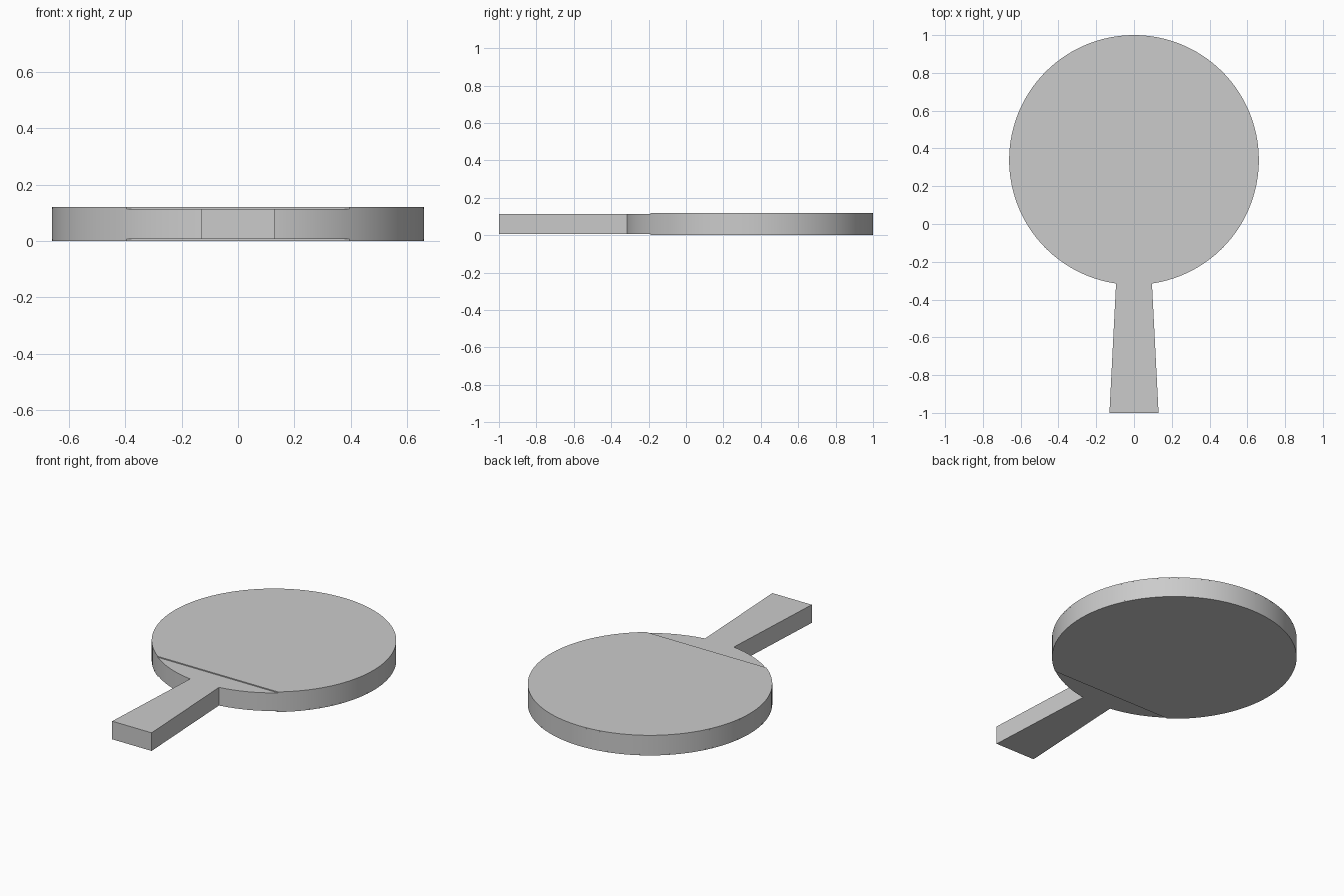
import bpy, bmesh, math

if "Cube" in bpy.data.objects:
    bpy.data.objects.remove(bpy.data.objects["Cube"])

CY, R = 0.339, 0.661          # blade circle
T, SHEET = 0.12, 0.006        # total thickness, rubber sheet thickness


def arc(y_cut, n=96):
    """Blade outline above y_cut, from the lower right round to the lower left."""
    a = math.asin((y_cut - CY) / R)
    return [(R * math.cos(a + (math.pi - 2 * a) * i / n),
             CY + R * math.sin(a + (math.pi - 2 * a) * i / n)) for i in range(n + 1)]


def prism(name, outline, z0, z1):
    """Extrude a flat outline between two heights."""
    bm = bmesh.new()
    face = bm.faces.new([bm.verts.new((x, y, z0)) for x, y in outline])
    new = bmesh.ops.extrude_face_region(bm, geom=[face], use_keep_orig=True)
    for v in new["geom"]:
        if isinstance(v, bmesh.types.BMVert):
            v.co.z = z1
    bmesh.ops.recalc_face_normals(bm, faces=bm.faces[:])
    mesh = bpy.data.meshes.new(name)
    bm.to_mesh(mesh)
    bm.free()
    ob = bpy.data.objects.new(name, mesh)
    bpy.context.collection.objects.link(ob)
    bpy.ops.object.select_all(action='DESELECT')
    ob.select_set(True)
    bpy.context.view_layer.objects.active = ob
    bpy.ops.object.shade_smooth_by_angle(angle=math.radians(30))
    return ob


# Wooden core: round blade with a handle that flares toward its end
neck = CY - math.sqrt(R * R - 0.095 ** 2)
core = arc(neck) + [(-0.13, -1.0), (0.13, -1.0)]
prism("blade_and_handle", core, SHEET, T - SHEET)

# Rubber sheets on both faces, cut straight above the handle
prism("rubber_bottom", arc(-0.19), 0, SHEET)
prism("rubber_top", arc(-0.19), T - SHEET, T)
